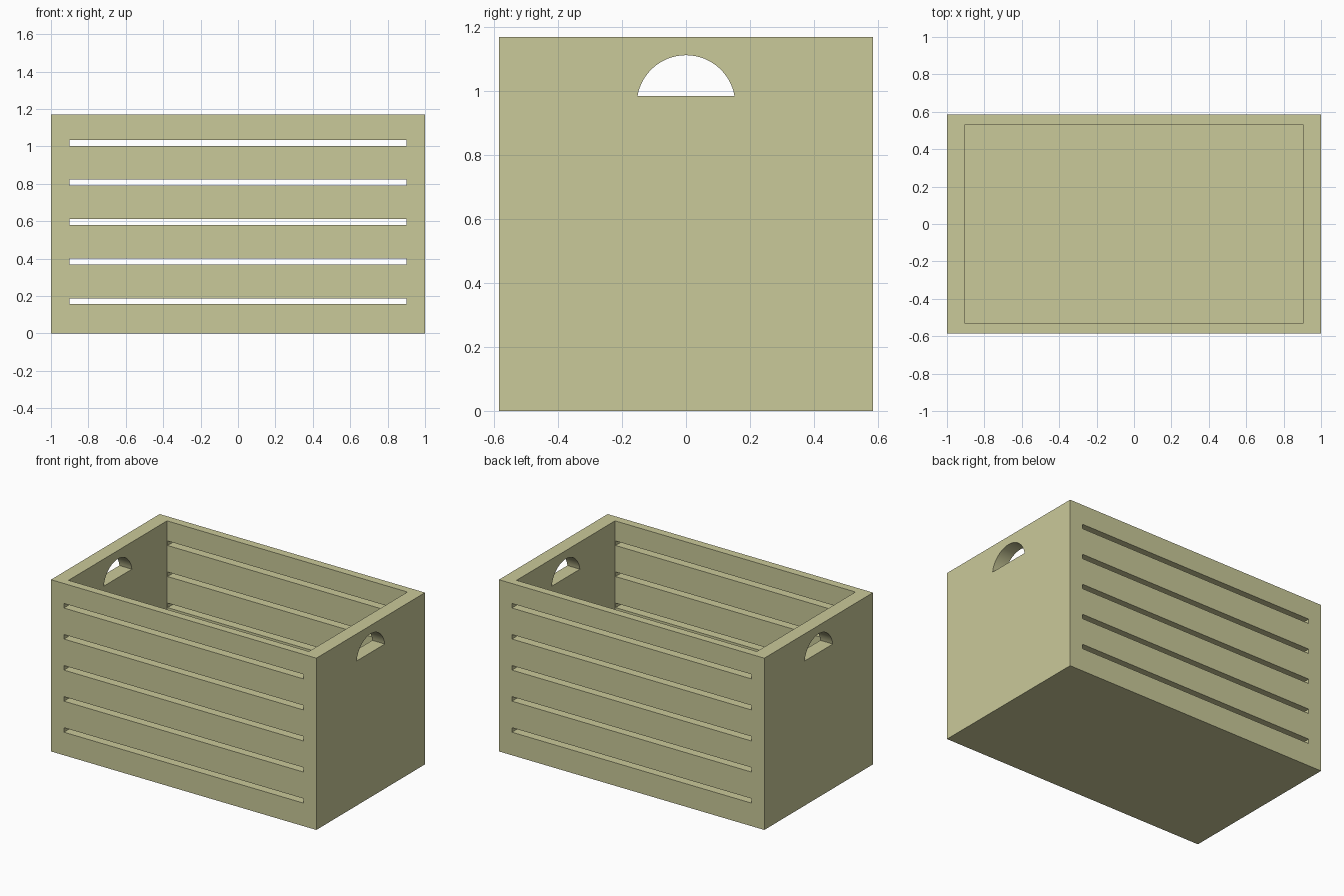
import bpy, bmesh, math
from mathutils import Vector

LENGTH, DEPTH, HEIGHT = 2.0, 1.17, 1.17
END_WALL, SIDE_WALL, FLOOR = 0.094, 0.055, 0.055

old = bpy.data.objects.get("Cube")
if old:
    bpy.data.objects.remove(old, do_unlink=True)

wood = bpy.data.materials.new("pale olive wood")
wood.use_nodes = True
colour = (0.59, 0.585, 0.32, 1)
wood.diffuse_color = colour
wood.node_tree.nodes["Principled BSDF"].inputs["Base Color"].default_value = colour


def finish(name, bm):
    bmesh.ops.recalc_face_normals(bm, faces=bm.faces)
    mesh = bpy.data.meshes.new(name)
    bm.to_mesh(mesh)
    bm.free()
    mesh.materials.append(wood)
    obj = bpy.data.objects.new(name, mesh)
    bpy.context.collection.objects.link(obj)
    return obj


def box(name, size, bottom):
    """Box centred on x and y, standing on the given height."""
    bm = bmesh.new()
    bmesh.ops.create_cube(bm, size=1)
    bmesh.ops.scale(bm, vec=size, verts=bm.verts)
    bmesh.ops.translate(bm, vec=(0, 0, bottom + size[2] / 2), verts=bm.verts)
    return finish(name, bm)


def handle_prism(name, radius, centre_z, chord_z, steps=32):
    """Arched prism running the whole length, flat along its lower edge."""
    start = math.asin((chord_z - centre_z) / radius)
    angles = [start + (math.pi - 2 * start) * i / steps for i in range(steps + 1)]
    bm = bmesh.new()
    face = bm.faces.new([bm.verts.new((-1.2, radius * math.cos(a),
                                       centre_z + radius * math.sin(a))) for a in angles])
    ext = bmesh.ops.extrude_face_region(bm, geom=[face])
    moved = [v for v in ext["geom"] if isinstance(v, bmesh.types.BMVert)]
    bmesh.ops.translate(bm, vec=Vector((2.4, 0, 0)), verts=moved)
    return finish(name, bm)


# Solid body and the shapes to remove from it
crate = box("crate", (LENGTH, DEPTH, HEIGHT), 0)
cutters = [
    box("inside_cutter", (LENGTH - 2 * END_WALL, DEPTH - 2 * SIDE_WALL, HEIGHT), FLOOR),
    handle_prism("handle_cutter", 0.154, 0.959, 0.985),
]

# Five long slots through the front and back walls
for i in range(5):
    cutters.append(box("slot_cutter", (1.804, 1.5, 0.031), 0.157 + 0.2115 * i))

bpy.ops.object.select_all(action="DESELECT")
bpy.context.view_layer.objects.active = crate
crate.select_set(True)
for cutter in cutters:
    cutter.hide_render = True
    mod = crate.modifiers.new("cut", "BOOLEAN")
    mod.operation = "DIFFERENCE"
    mod.solver = "EXACT"
    mod.object = cutter
    bpy.ops.object.modifier_apply(modifier=mod.name)
    bpy.data.objects.remove(cutter, do_unlink=True)

# Smooth arches, crisp corners
bpy.ops.object.shade_smooth_by_angle(angle=math.radians(30))
